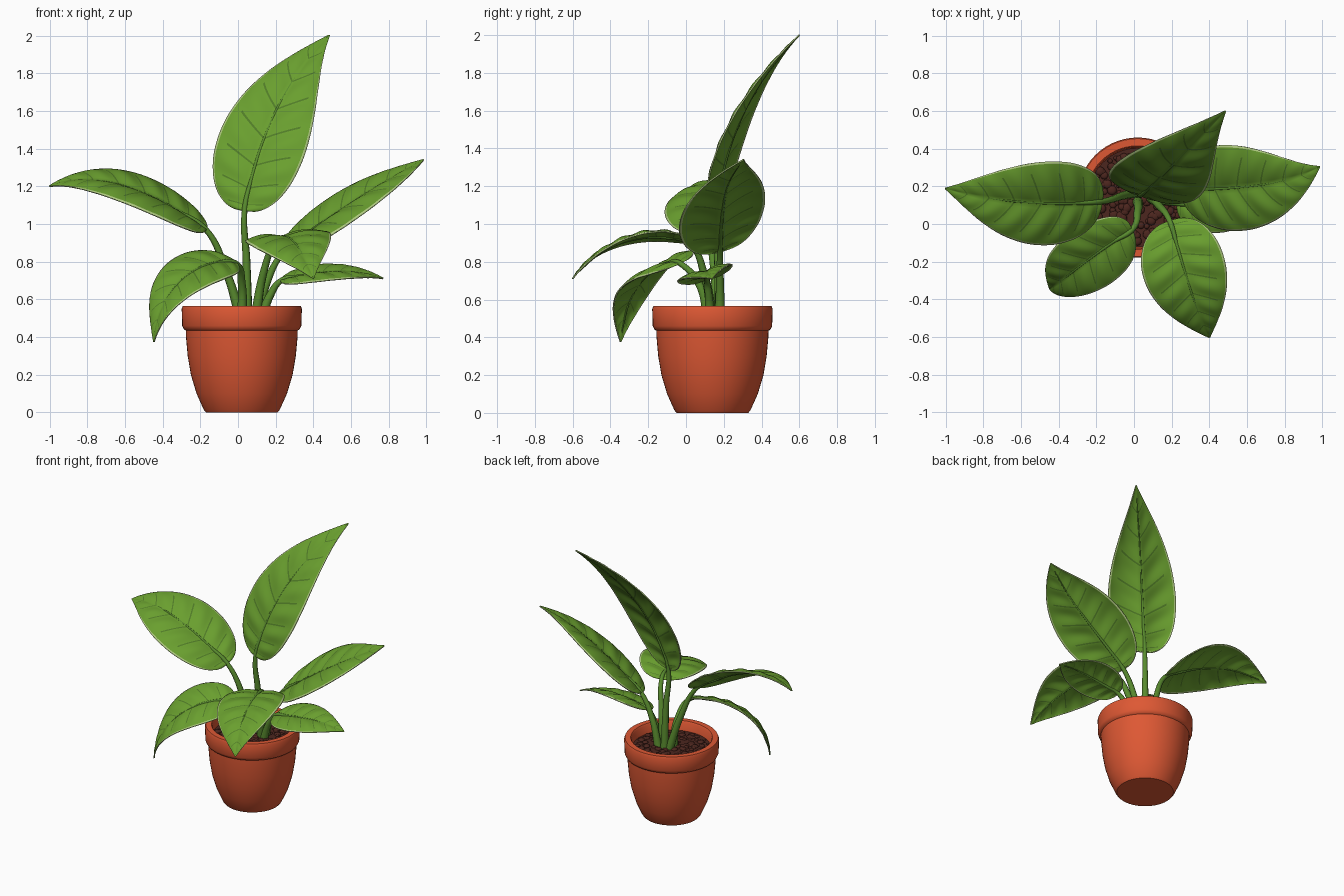
import bpy, bmesh, math, random
from mathutils import Vector

if "Cube" in bpy.data.objects:
    bpy.data.objects.remove(bpy.data.objects["Cube"])

random.seed(4)
CX, CY = 0.02, 0.14          # pot axis


def material(name, rgb):
    m = bpy.data.materials.new(name)
    m.diffuse_color = (*rgb, 1)
    m.use_nodes = True
    m.node_tree.nodes["Principled BSDF"].inputs["Base Color"].default_value = m.diffuse_color
    return m


LEAF = material("leaf green", (0.142, 0.345, 0.028))
VEIN = material("dark vein green", (0.08, 0.20, 0.02))
EDGE = material("pale leaf edge", (0.42, 0.58, 0.21))
STEM = material("stem green", (0.10, 0.26, 0.028))
CLAY = material("terracotta", (0.73, 0.098, 0.034))
SOIL = material("soil brown", (0.072, 0.019, 0.013))


def finish(name, bm, *mats, angle=40):
    bmesh.ops.recalc_face_normals(bm, faces=bm.faces)
    me = bpy.data.meshes.new(name)
    bm.to_mesh(me)
    bm.free()
    ob = bpy.data.objects.new(name, me)
    bpy.context.collection.objects.link(ob)
    for m in mats:
        me.materials.append(m)
    bpy.ops.object.select_all(action='DESELECT')
    ob.select_set(True)
    bpy.context.view_layer.objects.active = ob
    bpy.ops.object.shade_smooth_by_angle(angle=math.radians(angle))
    return ob


def cubic(pts, t):
    """Cubic curve passing through four evenly spaced points."""
    out = Vector((0, 0, 0))
    for i, p in enumerate(pts):
        w = 1.0
        for j in range(4):
            if j != i:
                w *= (3 * t - j) / (i - j)
        out += w * Vector(p)
    return out


# Pot: turned profile, closed at the axis
profile = [(0, 0), (0.19, 0), (0.202, 0.015), (0.24, 0.1), (0.27, 0.2), (0.287, 0.3),
           (0.296, 0.4), (0.297, 0.435), (0.308, 0.442), (0.316, 0.46), (0.319, 0.55),
           (0.313, 0.565), (0.275, 0.565), (0.268, 0.555), (0.26, 0.46), (0, 0.46)]
bm = bmesh.new()
vs = [bm.verts.new((CX + r, CY, z)) for r, z in profile]
es = [bm.edges.new(p) for p in zip(vs, vs[1:])]
bmesh.ops.spin(bm, geom=vs + es, cent=(CX, CY, 0), axis=(0, 0, 1),
               angle=math.tau, steps=56, use_merge=True)
bmesh.ops.remove_doubles(bm, verts=bm.verts, dist=1e-4)
finish("pot", bm, CLAY)

# Soil: disc with scattered clods
bm = bmesh.new()
bmesh.ops.create_circle(bm, cap_ends=True, segments=40, radius=0.263)
for i in range(170):
    r, a = 0.245 * math.sqrt(random.random()), random.random() * math.tau
    clod = bmesh.ops.create_icosphere(bm, subdivisions=2, radius=random.uniform(0.012, 0.026))["verts"]
    bmesh.ops.scale(bm, vec=(1, 1, 0.5), verts=clod)
    bmesh.ops.translate(bm, vec=(r * math.cos(a), r * math.sin(a), 0), verts=clod)
bmesh.ops.translate(bm, vec=(CX, CY, 0.495), verts=bm.verts)
finish("soil", bm, SOIL)


def leaf(name, mid, side, half, rows=120, cols=22, step=15):
    """Pointed oval blade along a midrib; rows sweep forward so veins follow them."""
    bm = bmesh.new()
    grid = []
    for i in range(rows + 1):
        u = i / rows
        u = 0.5 * u + 0.25 * (1 - math.cos(math.pi * u))
        row = []
        for j in range(cols + 1):
            v = math.sin((2 * j / cols - 1) * math.pi / 2) * 0.5 + (2 * j / cols - 1) * 0.5
            a = abs(v)
            t = u + 0.55 * a * u * (1 - u)
            p = cubic(mid, t)
            tan = (cubic(mid, t + 0.01) - cubic(mid, t - 0.01)).normalized()
            s = Vector(side)
            s = (s - tan * s.dot(tan)).normalized()
            n = tan.cross(s)
            if n.z < 0:
                n = -n
            w = max(math.sin(math.pi * min(t, 1) ** 0.72), 0) ** (0.58 + 0.25 * t)
            w = half * w * (1 - 0.38 * t ** 6) + 0.002
            h = w * 0.34 * a * (1 - a)
            h -= 0.09 * w * a * (1 - a) * math.cos(math.tau * (i - step // 2 - 0.5) / step)
            row.append(bm.verts.new(p + s * w * v + n * h))
        grid.append(row)
    for i, (r0, r1) in enumerate(zip(grid, grid[1:])):
        for j in range(cols):
            f = bm.faces.new((r0[j], r0[j + 1], r1[j + 1], r1[j]))
            a = abs(2 * (j + 0.5) / cols - 1)
            if a > 1 - 1.5 / cols:                       # pale margin
                f.material_index = 1
            elif i % step == step // 2 and a < 0.6 and i < 0.85 * rows:   # dark side veins
                f.material_index = 2
    ob = finish(name + "_leaf", bm, LEAF, EDGE, VEIN, angle=60)
    mod = ob.modifiers.new("thickness", 'SOLIDIFY')
    mod.thickness = 0.008
    mod.offset = 0


def stem(name, root, bend, mid):
    """Tapered stalk that runs on as the midrib of its leaf."""
    pts = [(Vector(root), 0.028), (Vector(bend), 0.021)]
    pts += [(cubic(mid, t), r) for t, r in
            ((0, 0.015), (0.2, 0.010), (0.45, 0.007), (0.7, 0.0055), (0.95, 0.003))]
    cu = bpy.data.curves.new(name + "_stem", 'CURVE')
    cu.dimensions = '3D'
    cu.bevel_depth = 1.0
    cu.bevel_resolution = 3
    cu.use_fill_caps = True
    sp = cu.splines.new('BEZIER')
    sp.bezier_points.add(len(pts) - 1)
    for b, (p, r) in zip(sp.bezier_points, pts):
        b.co, b.radius = p, r
        b.handle_left_type = b.handle_right_type = 'AUTO'
    ob = bpy.data.objects.new(name + "_stem", cu)
    bpy.context.collection.objects.link(ob)
    cu.materials.append(STEM)
    bpy.ops.object.select_all(action='DESELECT')
    ob.select_set(True)
    bpy.context.view_layer.objects.active = ob
    bpy.ops.object.convert(target='MESH')


# Plants: name, stem root, stem bend, midrib points, side direction, half width
plants = [
    ("tall", (0.05, 0.18, 0.48), (0.045, 0.17, 0.8),
     [(0.035, 0.155, 1.07), (0.11, 0.22, 1.37), (0.25, 0.36, 1.69), (0.485, 0.60, 2.0)],
     (0.45, -0.17, -0.13), 0.245),
    ("left", (0.02, 0.17, 0.48), (-0.06, 0.15, 0.74),
     [(-0.17, 0.12, 0.97), (-0.42, 0.11, 1.125), (-0.71, 0.13, 1.225), (-1.0, 0.19, 1.2)],
     (0, 0.43, 0.18), 0.235),
    ("right", (0.10, 0.18, 0.48), (0.15, 0.18, 0.68),
     [(0.24, 0.18, 0.85), (0.48, 0.19, 1.03), (0.74, 0.22, 1.2), (0.985, 0.305, 1.34)],
     (-0.05, 0.43, 0.16), 0.24),
    ("front_left", (0.02, 0.12, 0.48), (0.02, 0.07, 0.68),
     [(-0.01, -0.03, 0.79), (-0.19, -0.15, 0.77), (-0.36, -0.28, 0.63), (-0.445, -0.345, 0.375)],
     (-0.15, 0.27, 0.14), 0.18),
    ("front_right", (0.09, 0.14, 0.48), (0.13, 0.10, 0.72),
     [(0.19, 0.015, 0.9), (0.255, -0.2, 0.93), (0.325, -0.42, 0.865), (0.40, -0.60, 0.71)],
     (0.42, 0.06, 0.05), 0.22),
    ("low_right", (0.12, 0.13, 0.48), (0.17, 0.12, 0.62),
     [(0.23, 0.11, 0.70), (0.40, 0.10, 0.735), (0.59, 0.11, 0.745), (0.77, 0.14, 0.71)],
     (0, 0.27, 0.08), 0.15),
]
for name, root, bend, mid, side, half in plants:
    stem(name, root, bend, mid)
    leaf(name, mid, side, half)
